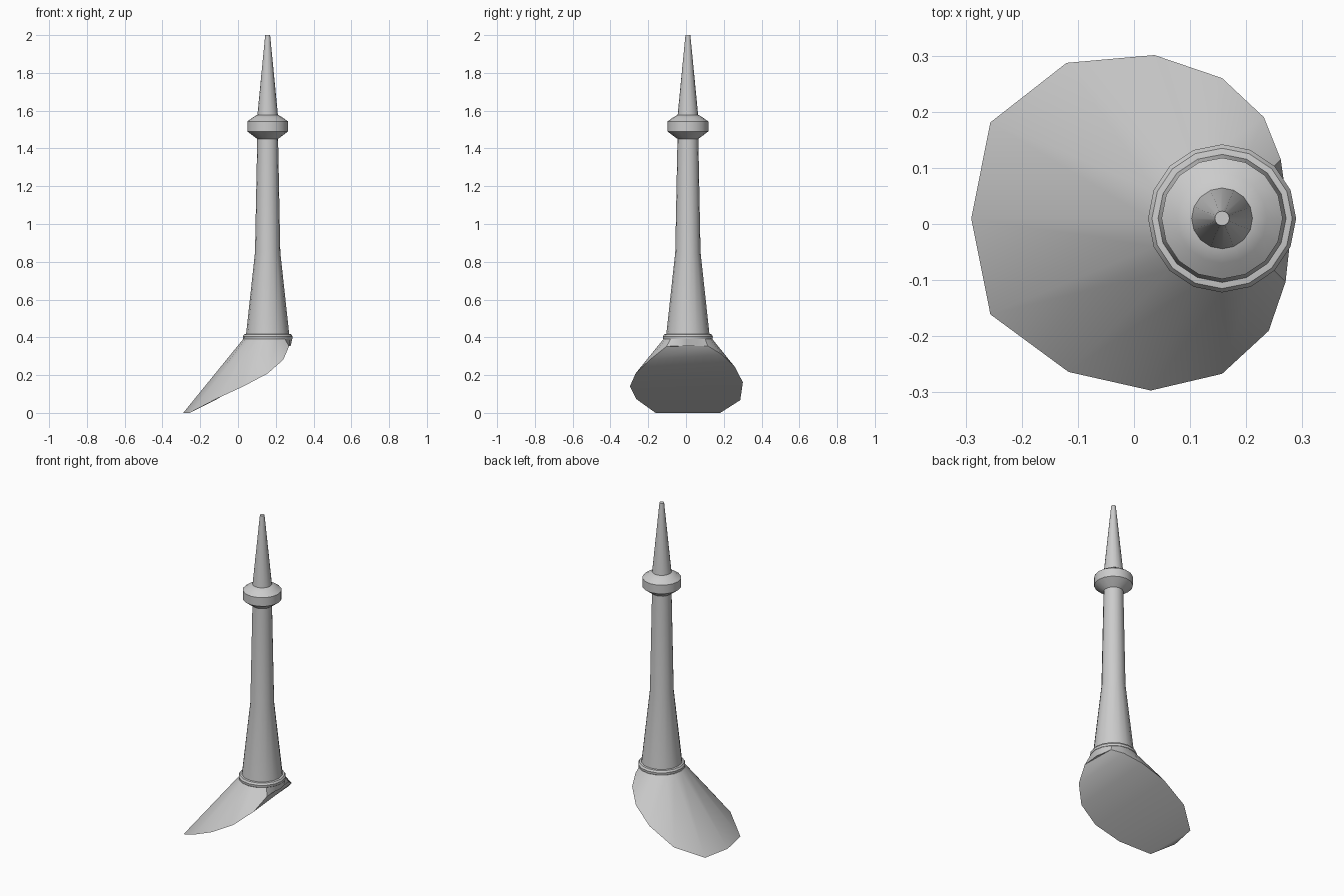
import bpy, bmesh, math

SIDES = 16
AXIS_X, AXIS_Y = 0.157, 0.01

cube = bpy.data.objects.get("Cube")
if cube:
    bpy.data.objects.remove(cube, do_unlink=True)

stone = bpy.data.materials.new("pale grey")
stone.use_nodes = True
grey = (0.6, 0.6, 0.6, 1)
stone.diffuse_color = grey
stone.node_tree.nodes["Principled BSDF"].inputs["Base Color"].default_value = grey


def ring(bm, radii, heights):
    """One loop of vertices around the tower axis."""
    verts = []
    for k in range(SIDES):
        a = math.tau * k / SIDES
        verts.append(bm.verts.new((AXIS_X + radii[k] * math.cos(a),
                                   AXIS_Y + radii[k] * math.sin(a), heights[k])))
    return verts


def skin(bm, low, high):
    for k in range(SIDES):
        n = (k + 1) % SIDES
        bm.faces.new((low[k], low[n], high[n], high[k]))


def finish(bm, name):
    bmesh.ops.recalc_face_normals(bm, faces=bm.faces)
    mesh = bpy.data.meshes.new(name)
    bm.to_mesh(mesh)
    bm.free()
    mesh.materials.append(stone)
    obj = bpy.data.objects.new(name, mesh)
    bpy.context.collection.objects.link(obj)
    bpy.ops.object.select_all(action="DESELECT")
    obj.select_set(True)
    bpy.context.view_layer.objects.active = obj
    bpy.ops.object.shade_smooth_by_angle(angle=math.radians(35))


def lathe(name, profile):
    """Closed turned part from (radius, height) pairs."""
    bm = bmesh.new()
    loops = [ring(bm, [r] * SIDES, [z] * SIDES) for r, z in profile]
    for low, high in zip(loops, loops[1:]):
        skin(bm, low, high)
    bm.faces.new(loops[0])
    bm.faces.new(loops[-1])
    finish(bm, name)


# Tower parts, bottom to top
lathe("base_ring", [(0.122, 0.385), (0.131, 0.392), (0.132, 0.405),
                    (0.125, 0.416), (0.113, 0.418)])
lathe("shaft", [(0.116, 0.4), (0.067, 0.85), (0.055, 1.46)])
lathe("gallery", [(0.054, 1.45), (0.075, 1.465), (0.108, 1.49),
                  (0.108, 1.543), (0.08, 1.563), (0.055, 1.578)])
lathe("spire", [(0.055, 1.57), (0.013, 2.0)])

# Flared foot cut off along a sloping underside
rim = [0.122, 0.122, 0.148, 0.195, 0.25, 0.315, 0.392, 0.447,
       0.447, 0.447, 0.387, 0.332, 0.277, 0.217, 0.16, 0.125]
rim_heights = [min(0.355, (0.447 - r) * 1.226) for r in rim]
bm = bmesh.new()
low = ring(bm, rim, rim_heights)
high = ring(bm, [0.13] * SIDES, [0.39] * SIDES)
skin(bm, low, high)
bm.faces.new(high)
# Underside in strips from the high edge to the ground edge
half = SIDES // 2
bm.faces.new((low[0], low[1], low[-1]))
for k in range(1, half - 1):
    bm.faces.new((low[k], low[k + 1], low[-k - 1], low[-k]))
bm.faces.new((low[half - 1], low[half], low[half + 1]))
finish(bm, "flared_foot")
